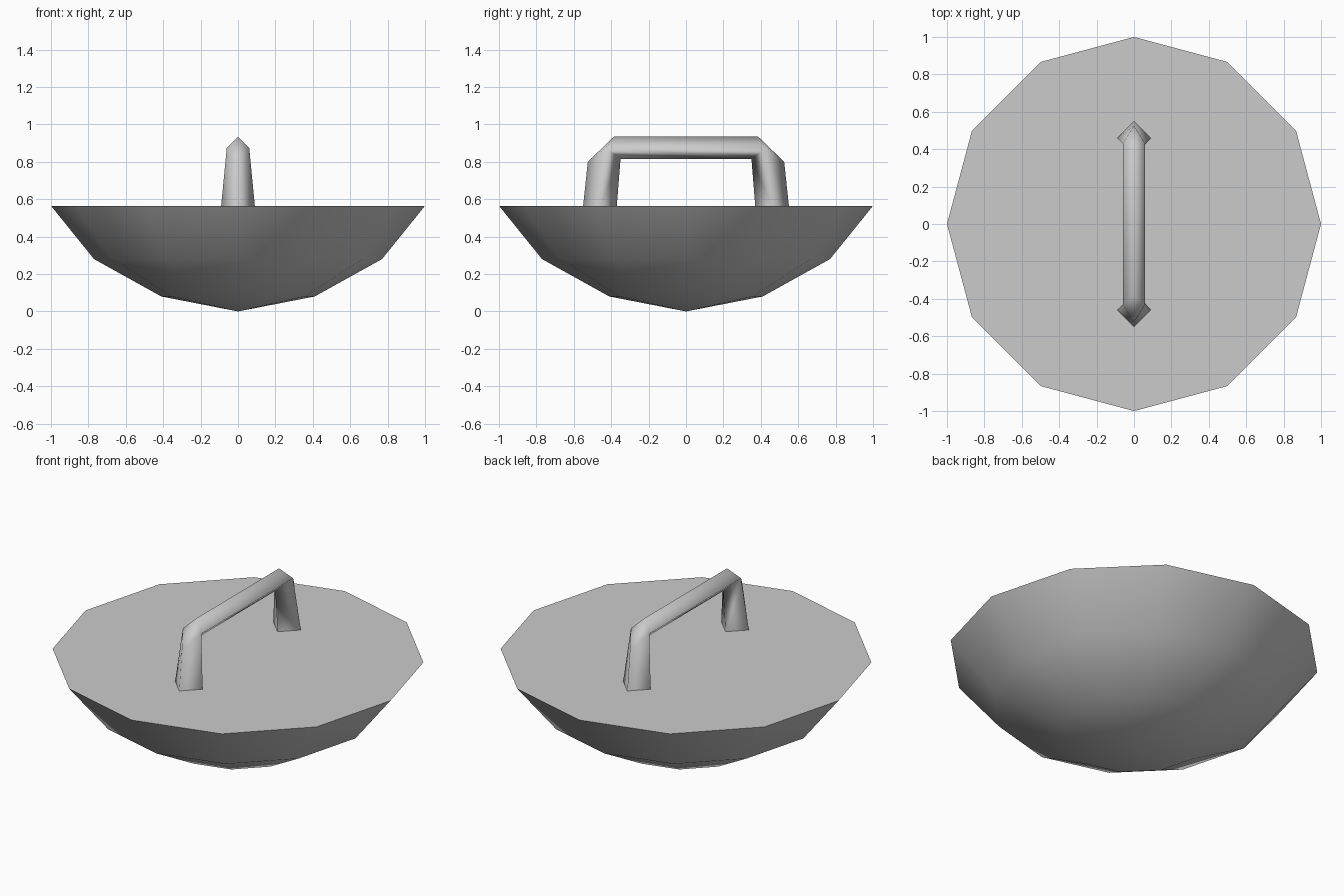
import bpy
import bmesh
import math

cube = bpy.data.objects.get("Cube")
if cube:
    bpy.data.objects.remove(cube, do_unlink=True)

SIDES = 12
RIM_Z = 0.565

grey = bpy.data.materials.new("plain_grey")
grey.use_nodes = True
grey.diffuse_color = (0.6, 0.6, 0.6, 1)
grey.node_tree.nodes["Principled BSDF"].inputs["Base Color"].default_value = (0.6, 0.6, 0.6, 1)


def finish(bm, name, angle):
    """Clean the mesh, link it as an object and smooth it up to an angle."""
    bmesh.ops.remove_doubles(bm, verts=bm.verts, dist=0.0005)
    bmesh.ops.recalc_face_normals(bm, faces=bm.faces)
    mesh = bpy.data.meshes.new(name)
    bm.to_mesh(mesh)
    bm.free()
    mesh.materials.append(grey)
    obj = bpy.data.objects.new(name, mesh)
    bpy.context.collection.objects.link(obj)
    bpy.ops.object.select_all(action='DESELECT')
    obj.select_set(True)
    bpy.context.view_layer.objects.active = obj
    bpy.ops.object.shade_smooth_by_angle(angle=math.radians(angle))
    return obj


def bridge(bm, a, b):
    """Join two rings, using triangles where they share a vertex."""
    for i in range(len(a)):
        j = (i + 1) % len(a)
        corners = list(dict.fromkeys((a[i], a[j], b[j], b[i])))
        if len(corners) > 2:
            bm.faces.new(corners)


# Shallow faceted bowl with a flat lid
bm = bmesh.new()
rings = []
for radius, z in ((1.0, RIM_Z), (0.77, 0.28), (0.41, 0.08)):
    ring = []
    for i in range(SIDES):
        a = math.tau * i / SIDES
        ring.append(bm.verts.new((radius * math.cos(a), radius * math.sin(a), z)))
    rings.append(ring)
tip = bm.verts.new((0, 0, 0))
rings.append([tip] * SIDES)
bm.faces.new(rings[0])
for upper, lower in zip(rings, rings[1:]):
    bridge(bm, upper, lower)
finish(bm, "bowl", 50)

# Diamond-section handle: each leg tapers up into a chamfered corner
bm = bmesh.new()


def leg(side):
    def v(x, y, z):
        return bm.verts.new((x, side * y, z))
    foot = [v(0, 0.55, RIM_Z), v(0.09, 0.46, RIM_Z), v(0, 0.37, RIM_Z), v(-0.09, 0.46, RIM_Z)]
    shoulder = [v(0, 0.525, 0.80), v(0.06, 0.43, 0.875), v(0, 0.35, 0.815), v(-0.06, 0.43, 0.875)]
    top = [v(0, 0.385, 0.935)] + shoulder[1:]
    bridge(bm, foot, shoulder)
    bridge(bm, shoulder, top)
    return top


bridge(bm, leg(-1), leg(1))
finish(bm, "handle", 100)
